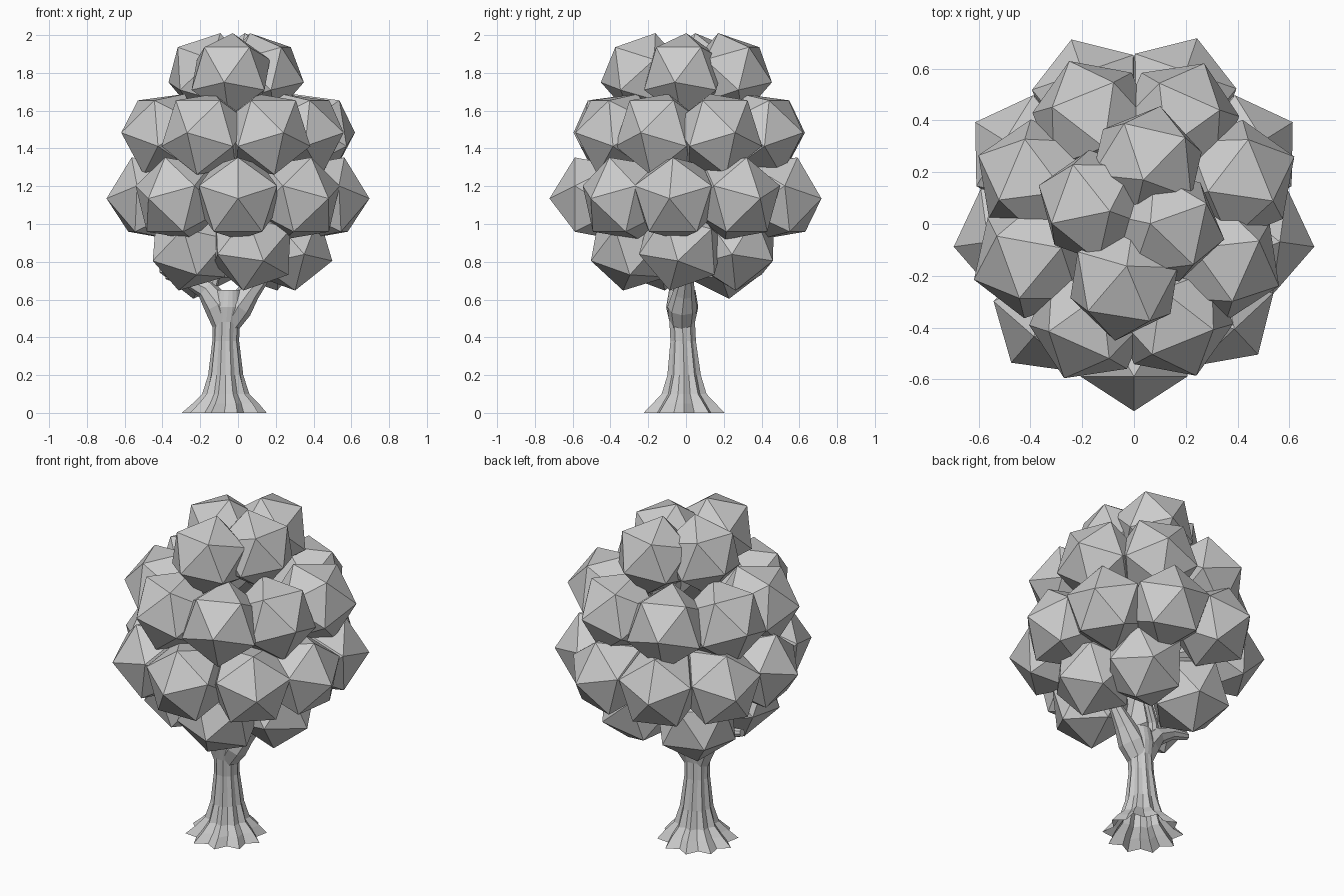
import bpy, bmesh
from math import sin, cos, pi, radians
from mathutils import Vector, Matrix

if "Cube" in bpy.data.objects:
    bpy.data.objects.remove(bpy.data.objects["Cube"])


def finish(bm, name):
    bmesh.ops.recalc_face_normals(bm, faces=bm.faces[:])
    mesh = bpy.data.meshes.new(name)
    bm.to_mesh(mesh)
    bm.free()
    ob = bpy.data.objects.new(name, mesh)
    bpy.context.collection.objects.link(ob)
    return ob


def leaf_ring(name, clumps, z, tilt, roll, cy=0.0, size=0.243):
    """Icosahedra at (angle, distance) around the crown, one corner pointing outward."""
    bm = bmesh.new()
    t = radians(tilt)
    for deg, dist in clumps:
        a = radians(deg)
        out = Vector((cos(a) * cos(t), sin(a) * cos(t), sin(t)))
        up = Vector((-cos(a) * sin(t), -sin(a) * sin(t), cos(t)))
        side = out.cross(up)
        m = Matrix((up, side, out)).transposed().to_4x4()
        m = m @ Matrix.Rotation(radians(roll), 4, 'Z')
        m.translation = (dist * cos(a), cy + dist * sin(a), z)
        bmesh.ops.create_icosphere(bm, subdivisions=1, radius=size, matrix=m)
    return finish(bm, name)


def loft(name, rings, sides, level=False):
    """Tube through (x, y, z, radius, groove depth); rings lean with the path unless level."""
    bm = bmesh.new()
    loops = []
    pts = [Vector(r[:3]) for r in rings]
    for i, (x, y, z, r, groove) in enumerate(rings):
        d = pts[min(i + 1, len(pts) - 1)] - pts[max(i - 1, 0)]
        if level:
            d = Vector((0, 0, 1))
        q = Vector((0, 0, 1)).rotation_difference(d.normalized())
        loop = []
        for k in range(sides):
            a = 2 * pi * k / sides
            rr = r * (1 - groove * (k % 2))
            loop.append(bm.verts.new(pts[i] + q @ Vector((rr * cos(a), rr * sin(a), 0))))
        loops.append(loop)
    for lo, hi in zip(loops, loops[1:]):
        for k in range(sides):
            n = (k + 1) % sides
            bm.faces.new((lo[k], lo[n], hi[n], hi[k]))
    bm.faces.new(loops[-1])
    return finish(bm, name)


# crown, from the lowest ring to the top
leaf_ring("leaves_bottom", [(-75, 0.29), (-5, 0.27), (62, 0.29), (210, 0.29)], 0.88, -18, 20)
leaf_ring("leaf_bottom_back", [(136, 0.30)], 0.845, -20, 36)
leaf_ring("leaves_lower", [(-90, 0.49), (-47, 0.46), (-8, 0.46), (32, 0.48), (71, 0.505),
                           (109, 0.50), (148, 0.48), (188, 0.46), (229, 0.48)],
          1.135, 0, 0, 0.01)
leaf_ring("leaves_upper", [(-68, 0.40), (-24, 0.37), (22, 0.425), (66, 0.425), (112, 0.425),
                           (157, 0.41), (200, 0.415), (246, 0.42)], 1.475, 2, 36, 0.01)
leaf_ring("leaves_top", [(77, 0.225), (160, 0.165), (261, 0.245), (-12, 0.13)],
          1.79, -10, 36, 0.015, 0.23)

# fluted trunk with flared roots
cx, cy = -0.065, -0.01
loft("trunk", [(cx - 0.008, cy, 0.0, 0.225, 0.22), (cx, cy, 0.05, 0.175, 0.20),
               (cx, cy, 0.10, 0.125, 0.17), (cx, cy, 0.20, 0.093, 0.13),
               (cx, cy - 0.005, 0.38, 0.071, 0.10), (cx + 0.003, cy - 0.01, 0.48, 0.071, 0.05),
               (cx + 0.01, cy - 0.01, 0.56, 0.085, 0.0), (cx + 0.015, cy - 0.01, 0.65, 0.07, 0.0)],
     20, level=True)

# forked branches reaching into the crown
loft("branch_left", [(-0.07, -0.02, 0.46, 0.062, 0), (-0.105, -0.02, 0.57, 0.076, 0),
                     (-0.17, -0.01, 0.655, 0.055, 0), (-0.27, 0.0, 0.705, 0.035, 0),
                     (-0.38, 0.0, 0.73, 0.022, 0)], 8)
loft("branch_right", [(-0.06, -0.02, 0.46, 0.062, 0), (0.0, -0.02, 0.56, 0.078, 0),
                      (0.06, -0.01, 0.64, 0.058, 0), (0.125, 0.0, 0.715, 0.04, 0),
                      (0.20, 0.02, 0.85, 0.025, 0)], 8)
loft("branch_middle", [(-0.15, -0.01, 0.64, 0.035, 0), (-0.125, 0.01, 0.72, 0.03, 0),
                       (-0.07, 0.04, 0.79, 0.025, 0), (-0.02, 0.06, 0.9, 0.02, 0)], 8)
